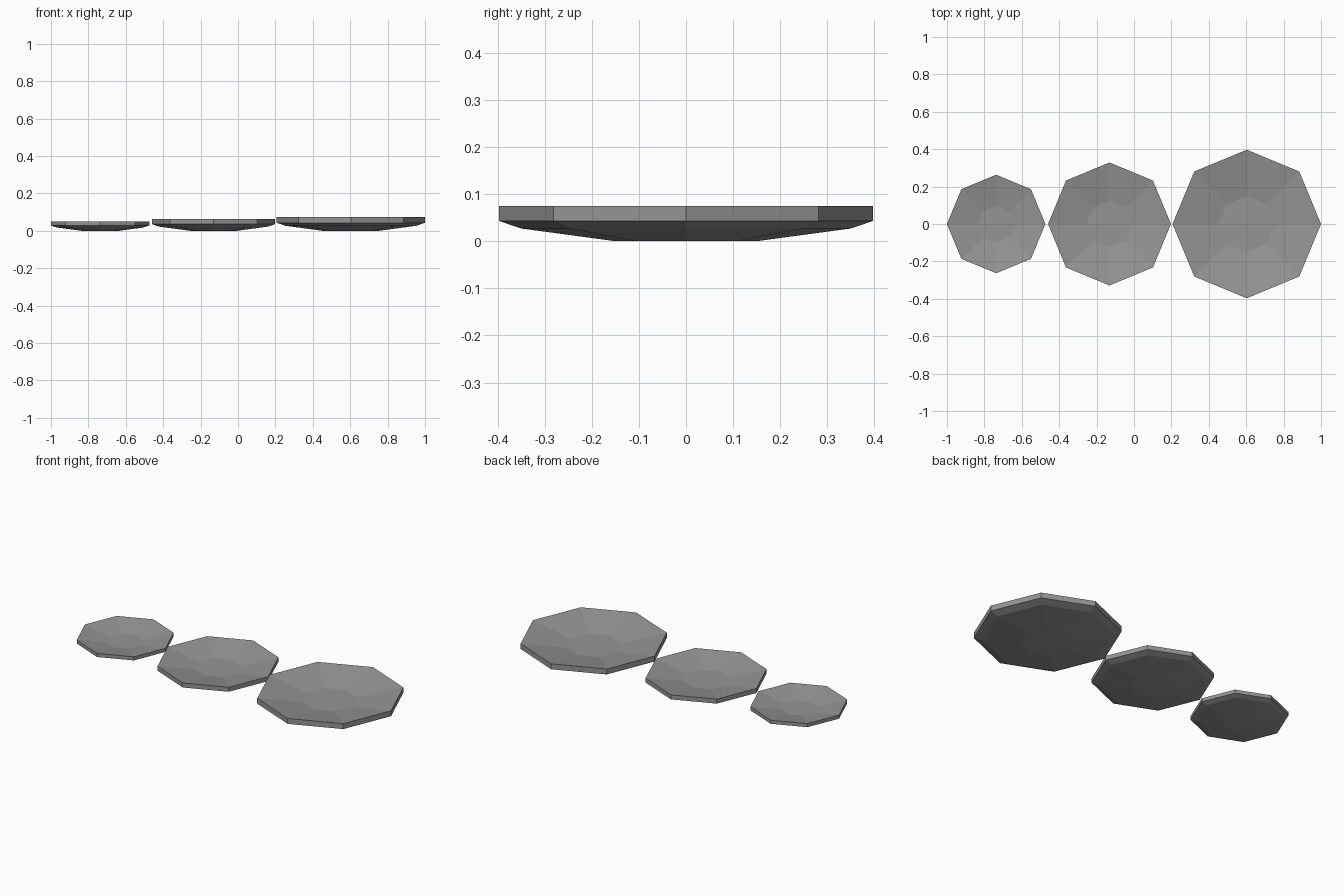
import bpy, bmesh, math
from mathutils import Vector

if "Cube" in bpy.data.objects:
    bpy.data.objects.remove(bpy.data.objects["Cube"])

# Stone grey shared by every plate
grey = bpy.data.materials.new("stone grey")
grey.use_nodes = True
grey.diffuse_color = (0.3, 0.3, 0.3, 1)
grey.node_tree.nodes["Principled BSDF"].inputs["Base Color"].default_value = grey.diffuse_color

# Radius and height from underside centre, over the rim, to dish centre
PROFILE = [(0.15, 0), (0.35, 0.027), (0.397, 0.043), (0.397, 0.075), (0.15, 0.033)]
SIDES = 8


def plate(name, x, scale):
    """Shallow eight-sided dish made by lofting the profile rings."""
    bm = bmesh.new()
    rings = []
    for r, z in PROFILE:
        angles = [math.tau * i / SIDES for i in range(SIDES)]
        rings.append([bm.verts.new(Vector((r * math.cos(a), r * math.sin(a), z)) * scale)
                      for a in angles])
    for low, high in zip(rings, rings[1:]):
        for i in range(SIDES):
            j = (i + 1) % SIDES
            bm.faces.new((low[i], low[j], high[j], high[i]))
    bm.faces.new(rings[0][::-1])
    bm.faces.new(rings[-1])
    bmesh.ops.recalc_face_normals(bm, faces=bm.faces)
    mesh = bpy.data.meshes.new(name)
    bm.to_mesh(mesh)
    bm.free()
    mesh.materials.append(grey)
    obj = bpy.data.objects.new(name, mesh)
    obj.location.x = x
    bpy.context.collection.objects.link(obj)


plate("large_plate", 0.603, 1)
plate("medium_plate", -0.131, 0.828)
plate("small_plate", -0.737, 0.663)
